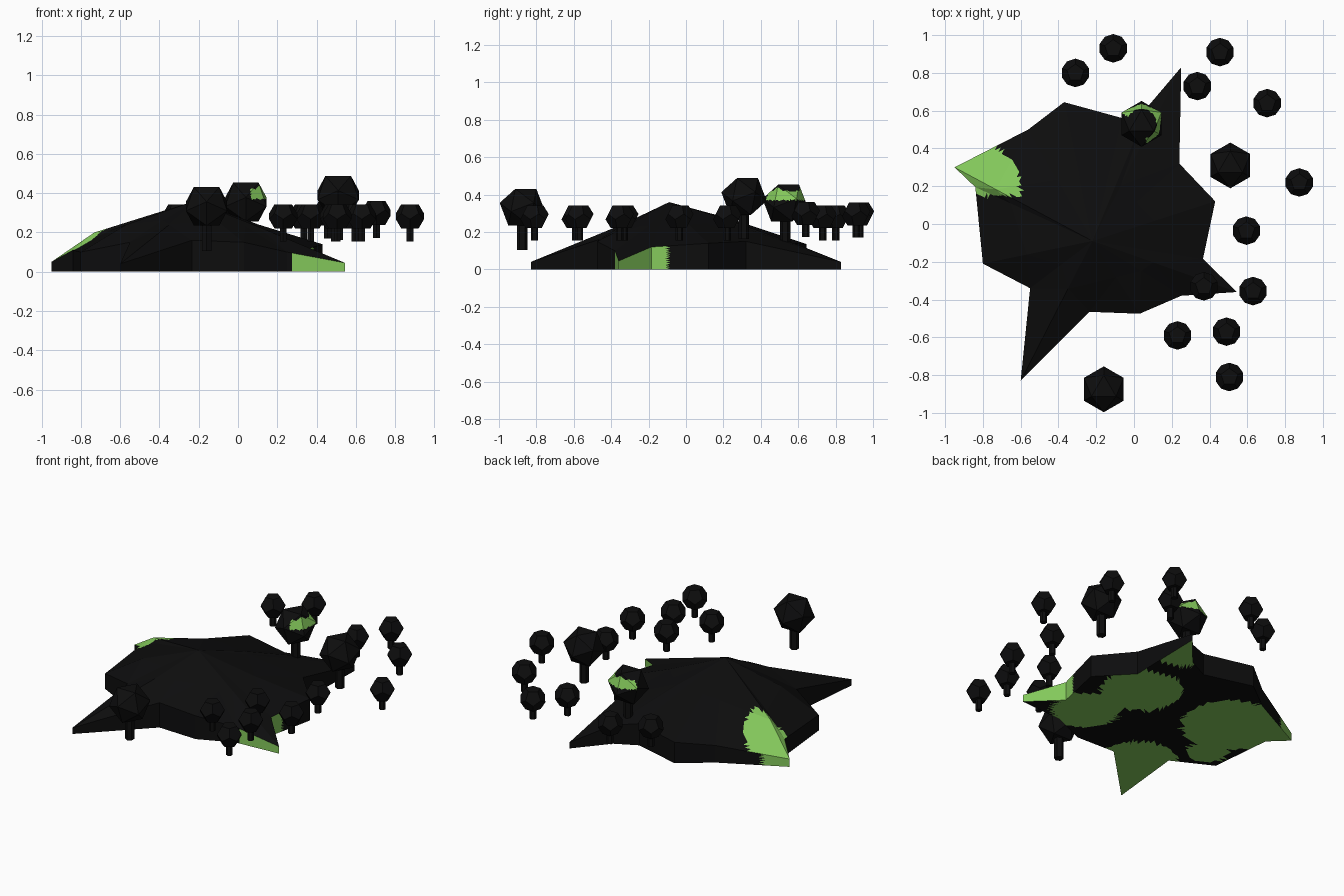
import bpy, bmesh, math
from mathutils import Vector

if "Cube" in bpy.data.objects:
    bpy.data.objects.remove(bpy.data.objects["Cube"])


def material(name, rgb):
    m = bpy.data.materials.new(name)
    m.diffuse_color = (*rgb, 1)
    m.use_nodes = True
    m.node_tree.nodes["Principled BSDF"].inputs["Base Color"].default_value = m.diffuse_color
    return m


BLACK = material("black", (0.004, 0.004, 0.0042))
GREEN = material("grass green", (0.23, 0.58, 0.105))


def finish(bm, name, rule=None):
    """Make an object; rule(centre, normal) decides which faces are green."""
    bmesh.ops.recalc_face_normals(bm, faces=bm.faces)
    bm.normal_update()
    if rule:
        for f in bm.faces:
            f.material_index = int(rule(f.calc_center_median(), f.normal))
    me = bpy.data.meshes.new(name)
    bm.to_mesh(me)
    bm.free()
    me.materials.append(BLACK)
    me.materials.append(GREEN)
    ob = bpy.data.objects.new(name, me)
    bpy.context.collection.objects.link(ob)
    return ob


def refine(bm, cuts):
    bmesh.ops.triangulate(bm, faces=bm.faces)
    bmesh.ops.subdivide_edges(bm, edges=bm.edges, cuts=cuts, use_grid_fill=True)


# Hill outline: x, y, rim height, slope break (fraction from peak), break height
OUTLINE = [
    (-0.95, 0.30, 0.05, 0.70, 0.20), (-0.56, 0.50, 0.11, 0.55, 0.26),
    (-0.37, 0.645, 0.135, 0.45, 0.27), (-0.06, 0.56, 0.14, 0.45, 0.27),
    (0.08, 0.63, 0.12, 0.42, 0.27), (0.25, 0.83, 0.04, 0.32, 0.26),
    (0.24, 0.32, 0.15, 0.50, 0.25), (0.43, 0.12, 0.14, 0.50, 0.24),
    (0.365, -0.185, 0.12, 0.50, 0.24), (0.545, -0.36, 0.045, 0.42, 0.23),
    (0.25, -0.38, 0.10, 0.55, 0.23), (0.03, -0.475, 0.15, 0.50, 0.25),
    (-0.235, -0.465, 0.16, 0.60, 0.25), (-0.60, -0.83, 0.04, 0.34, 0.24),
    (-0.55, -0.34, 0.15, 0.50, 0.26), (-0.80, -0.21, 0.10, 0.60, 0.24),
    (-0.84, 0.195, 0.11, 0.70, 0.21),
]
PEAK = Vector((-0.22, -0.09, 0.36))
# Green circles on the underside: x, y, radius
UNDER = [(0.10, 0.19, 0.24), (-0.56, 0.21, 0.29), (0.20, -0.20, 0.20),
         (-0.42, -0.47, 0.24), (-0.60, -0.75, 0.22), (0.24, 0.72, 0.22),
         (-0.90, 0.28, 0.15), (-0.66, -0.12, 0.12)]


def hill_rule(c, n):
    if n.z < -0.5:
        return any(math.hypot(c.x - x, c.y - y) < r for x, y, r in UNDER)
    if abs(n.z) < 0.2:
        near_right_spur = c.x > 0.27 and -0.45 < c.y < -0.10
        near_left_spur = c.x < -0.80 and c.y > 0.2 and n.y > 0
        return near_right_spur or near_left_spur
    return c.x < -0.6 and c.y > 0.15 and math.hypot(c.x + 0.90, c.y - 0.15) < 0.31


def hill():
    bm = bmesh.new()
    base, rim, mid = [], [], []
    for x, y, zr, f, zm in OUTLINE:
        base.append(bm.verts.new((x, y, 0)))
        rim.append(bm.verts.new((x, y, zr)))
        p = PEAK.lerp(Vector((x, y, 0)), f)
        mid.append(bm.verts.new((p.x, p.y, zm)))
    top = bm.verts.new(PEAK)
    low = bm.verts.new((PEAK.x, PEAK.y, 0))
    for i in range(len(OUTLINE)):
        j = i - 1
        bm.faces.new((base[i], base[j], rim[j], rim[i]))
        bm.faces.new((rim[i], rim[j], mid[j], mid[i]))
        bm.faces.new((mid[i], mid[j], top))
        bm.faces.new((base[j], base[i], low))
    refine(bm, 11)
    finish(bm, "hill", hill_rule)


def canopy(name, loc, r, n, rule=None):
    """n=3: icosahedron on a face, n=5: dodecahedron on a face."""
    bm = bmesh.new()
    half = math.pi / n
    shift = half if n == 3 else 0
    for s, turn in ((1, 0), (-1, half)):
        for k in range(n):
            for z, rad, off in ((0.7947, 0.607, 0), (0.1876, 0.982, shift)):
                a = math.pi / 2 + turn + off + 2 * half * k
                bm.verts.new((loc[0] + r * rad * math.cos(a),
                              loc[1] + r * rad * math.sin(a), loc[2] + s * r * z))
    bmesh.ops.convex_hull(bm, input=bm.verts)
    bmesh.ops.dissolve_limit(bm, angle_limit=0.02, verts=bm.verts, edges=bm.edges)
    if rule:
        refine(bm, 9)
    finish(bm, name, rule)


def trunk(name, x, y, z0, z1, r):
    bm = bmesh.new()
    bmesh.ops.create_cone(bm, cap_ends=True, segments=6, radius1=r, radius2=r, depth=z1 - z0)
    bmesh.ops.translate(bm, verts=bm.verts, vec=(x, y, (z0 + z1) / 2))
    finish(bm, name)


def leaf_rule(c, n):
    dx, dy = c.x - 0.04, c.y - 0.53
    ang = math.degrees(math.atan2(dy, dx))
    return 0.37 < c.z and n.z < 0.95 and math.hypot(dx, dy) > 0.08 and -75 < ang < 150


hill()

# Large trees: x, y, canopy centre height
for i, (x, y, z) in enumerate([(0.51, 0.31, 0.39), (-0.16, -0.875, 0.333), (0.04, 0.53, 0.355)]):
    canopy(f"large_canopy_{i}", (x, y, z), 0.1235, 3, leaf_rule if i == 2 else None)
    trunk(f"large_trunk_{i}", x, y, z - 0.228, z - 0.06, 0.028)

# Small trees: x, y, extra height
SMALL = [(-0.31, 0.80, 0), (-0.11, 0.93, 0.015), (0.455, 0.91, 0.015), (0.335, 0.73, 0),
         (0.705, 0.64, 0.018), (0.875, 0.22, 0), (0.595, -0.035, 0), (0.63, -0.355, 0),
         (0.37, -0.33, 0), (0.49, -0.57, 0), (0.23, -0.59, 0), (0.505, -0.81, 0)]
for i, (x, y, dz) in enumerate(SMALL):
    canopy(f"small_canopy_{i}", (x, y, 0.282 + dz), 0.077, 5)
    trunk(f"small_trunk_{i}", x, y, 0.155 + dz, 0.25 + dz, 0.02)
